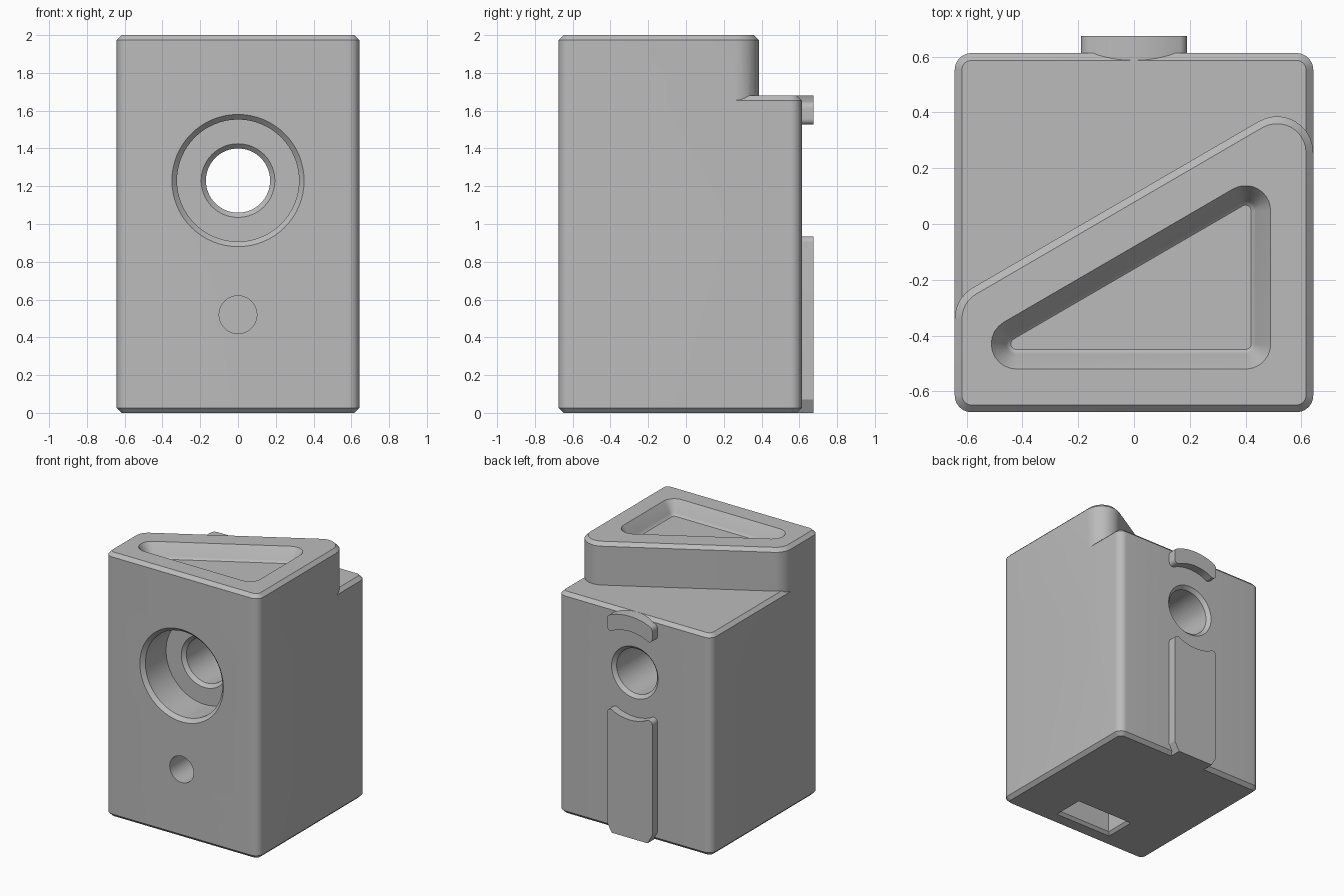
import bpy, bmesh, math
from mathutils import Vector

cube = bpy.data.objects.get("Cube")
if cube:
    bpy.data.objects.remove(cube, do_unlink=True)

grey = bpy.data.materials.new("plain_grey")
grey.use_nodes = True
grey.diffuse_color = (0.5, 0.5, 0.5, 1)
grey.node_tree.nodes["Principled BSDF"].inputs["Base Color"].default_value = (0.5, 0.5, 0.5, 1)


def rounded(corners, inset=0.0, steps=10):
    """Counter-clockwise outline; each corner is (x, y, radius)."""
    pts = []
    n = len(corners)
    for i, (x, y, r) in enumerate(corners):
        p = Vector((x, y))
        if r == 0:
            pts.append((x, y))
            continue
        a = (Vector(corners[i - 1][:2]) - p).normalized()
        b = (Vector(corners[(i + 1) % n][:2]) - p).normalized()
        half = a.angle(b) / 2
        centre = p + (a + b).normalized() * (r / math.sin(half))
        start = math.atan2(-a.x, a.y)  # outward normal of the incoming edge
        start = math.atan2(a.x, -a.y)
        sweep = math.pi - 2 * half
        for k in range(steps + 1):
            t = start + sweep * k / steps
            pts.append((centre.x + (r - inset) * math.cos(t),
                        centre.y + (r - inset) * math.sin(t)))
    return pts


def circle(radius, steps=64):
    return [(radius * math.cos(math.tau * k / steps),
             radius * math.sin(math.tau * k / steps)) for k in range(steps)]


def loft(name, rings, axis="z", at=(0, 0)):
    """Solid through rings of (level, outline), stacked along z or y."""
    bm = bmesh.new()
    loops = []
    for level, outline in rings:
        loop = []
        for u, v in outline:
            u, v = u + at[0], v + at[1]
            loop.append(bm.verts.new((u, v, level) if axis == "z" else (u, level, v)))
        loops.append(loop)
    for low, high in zip(loops, loops[1:]):
        for i in range(len(low)):
            bm.faces.new((low[i - 1], low[i], high[i], high[i - 1]))
    bm.faces.new(loops[0])
    bm.faces.new(loops[-1])
    bmesh.ops.recalc_face_normals(bm, faces=bm.faces)
    mesh = bpy.data.meshes.new(name)
    bm.to_mesh(mesh)
    bm.free()
    mesh.materials.append(grey)
    obj = bpy.data.objects.new(name, mesh)
    bpy.context.collection.objects.link(obj)
    return obj


def combine(target, tool, operation):
    mod = target.modifiers.new(tool.name, "BOOLEAN")
    mod.object, mod.operation, mod.solver = tool, operation, "EXACT"
    bpy.context.view_layer.objects.active = target
    bpy.ops.object.modifier_apply(modifier=mod.name)
    bpy.data.objects.remove(tool, do_unlink=True)


W, FRONT, BACK, C = 0.643, -0.675, 0.613, 0.026

# Main block with chamfered top and bottom rims
base = [(-W, FRONT, 0.06), (W, FRONT, 0.06), (W, BACK, 0.06), (-W, BACK, 0.06)]
body = loft("block_body", [(0, rounded(base, C)), (C, rounded(base)),
                           (1.68 - C, rounded(base)), (1.68, rounded(base, C))])

# Raised wedge-shaped top
wedge = [(-W, FRONT, 0.06), (W, FRONT, 0.06), (W, 0.482, 0.13), (-W, -0.266, 0.13)]
raised_top = loft("raised_top", [(1.0, rounded(wedge)), (2 - C, rounded(wedge)),
                                 (2, rounded(wedge, C))])
combine(body, raised_top, "UNION")

# Back plates, curved around the through hole
HOLE_Z, INNER, OUTER, HALF = 1.23, 0.335, 0.45, 0.19


def arc(radius, side):
    """Points left to right on an arc about the hole, above or below it."""
    xs = [-0.125 + 0.25 * k / 12 for k in range(13)]
    return [(x, HOLE_Z + side * math.sqrt(radius ** 2 - x * x), 0) for x in xs]


def tip(x, radius, side, r):
    return (x, HOLE_Z + side * math.sqrt(radius ** 2 - HALF ** 2), r)


lower = [(-0.15, 0, 0), (0.15, 0, 0), (HALF, 0.07, 0), tip(HALF, INNER, -1, 0.03)]
lower += arc(INNER, -1)[::-1] + [tip(-HALF, INNER, -1, 0.03), (-HALF, 0.07, 0)]
upper = [tip(-HALF, INNER, 1, 0.03)] + arc(INNER, 1) + [tip(HALF, INNER, 1, 0.03)]
upper += [tip(HALF, OUTER, 1, 0.04)] + arc(OUTER, 1)[::-1] + [tip(-HALF, OUTER, 1, 0.04)]
for name, outline in (("lower_back_plate", lower), ("upper_back_plate", upper)):
    shape = rounded(outline)
    combine(body, loft(name, [(BACK - 0.03, shape), (0.675, shape)], "y"), "UNION")

# Tapered triangular tray with a softened floor edge
tray = [(-0.756, -0.52, 0.09), (0.49, -0.52, 0.09), (0.49, 0.204, 0.09)]
profile = [(2.02, -0.014), (2, 0), (1.93, 0.048), (1.917, 0.054), (1.907, 0.061), (1.9, 0.07)]
combine(body, loft("tray_cutter", [(z, rounded(tray, d)) for z, d in profile]), "DIFFERENCE")

# Counterbored through hole with chamfered rims
bore = [(FRONT - 0.03, 0.38), (FRONT + 0.027, 0.323), (-0.4, 0.323), (-0.4, 0.195),
        (-0.375, 0.17), (BACK - 0.025, 0.17), (BACK + 0.03, 0.225)]
combine(body, loft("bore_cutter", [(y, circle(r)) for y, r in bore], "y", (0, HOLE_Z)),
        "DIFFERENCE")

# Small blind hole in the front
combine(body, loft("pin_cutter", [(y, circle(0.1, 40)) for y in (FRONT - 0.05, -0.44)],
                   "y", (0, 0.52)), "DIFFERENCE")


# Slot in the underside
def rectangle(grow):
    w, h = 0.22 + grow, 0.1 + grow
    return [(-w, -h), (w, -h), (w, h), (-w, h)]


slot = [(-0.02, 0.04), (0.02, 0), (0.3, 0)]
combine(body, loft("slot_cutter", [(z, rectangle(g)) for z, g in slot], "z", (0, -0.44)),
        "DIFFERENCE")

# Smooth the curved walls, keep the creases sharp
bpy.ops.object.select_all(action="DESELECT")
body.select_set(True)
bpy.context.view_layer.objects.active = body
bpy.ops.object.shade_smooth_by_angle(angle=math.radians(25))
